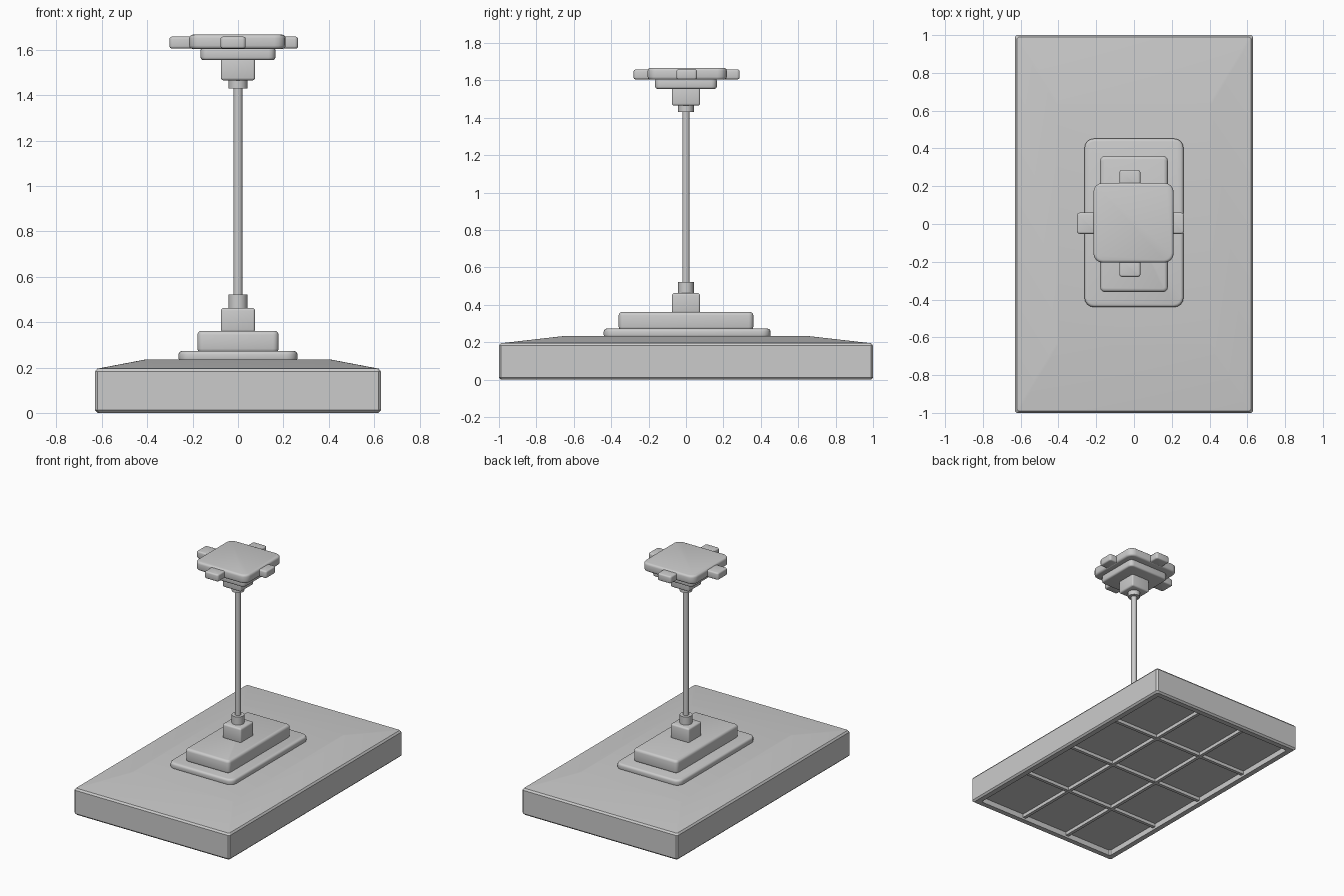
import bpy, bmesh, math

if "Cube" in bpy.data.objects:
    bpy.data.objects.remove(bpy.data.objects["Cube"])


def finish(name, bm, angle=35):
    bmesh.ops.recalc_face_normals(bm, faces=bm.faces)
    mesh = bpy.data.meshes.new(name)
    bm.to_mesh(mesh)
    bm.free()
    ob = bpy.data.objects.new(name, mesh)
    bpy.context.collection.objects.link(ob)
    bpy.ops.object.select_all(action='DESELECT')
    ob.select_set(True)
    bpy.context.view_layer.objects.active = ob
    bpy.ops.object.shade_smooth_by_angle(angle=math.radians(angle))
    return ob


def box(name, x, y, z, corner=0.0, edge=0.0):
    """Box from (min, max) ranges; rounded upright corners, then softened rims."""
    bm = bmesh.new()
    bmesh.ops.create_cube(bm, size=1)
    for v in bm.verts:
        v.co = [r[0] + (c + 0.5) * (r[1] - r[0]) for c, r in zip(v.co, (x, y, z))]
    if corner:
        up = [e for e in bm.edges if abs(e.verts[0].co.z - e.verts[1].co.z) > 1e-4]
        bmesh.ops.bevel(bm, geom=up, offset=corner, segments=4, profile=0.5, affect='EDGES')
    if edge:
        rim = [e for e in bm.edges if abs(e.verts[0].co.z - e.verts[1].co.z) < 1e-5
               and any(abs(f.normal.z) < 0.5 for f in e.link_faces)]
        bmesh.ops.bevel(bm, geom=rim, offset=edge, segments=3, profile=0.5, affect='EDGES')
    return finish(name, bm)


def sym(h):
    return (-h, h)


def cylinder(name, r, z0, z1):
    bm = bmesh.new()
    bmesh.ops.create_cone(bm, cap_ends=True, segments=20, radius1=r, radius2=r, depth=z1 - z0)
    bmesh.ops.translate(bm, verts=bm.verts, vec=(0, 0, (z0 + z1) / 2))
    return finish(name, bm)


# Shade housing: rectangular loops with clipped corners, recess to sloped top
loops = [(0.58, 0.95, 0.04), (0.58, 0.95, 0.0), (0.618, 0.988, 0.0), (0.63, 1.0, 0.012),
         (0.63, 1.0, 0.182), (0.62, 0.99, 0.195), (0.41, 0.64, 0.235)]
bm = bmesh.new()
rings = []
for hx, hy, z in loops:
    c = 0.01
    pts = [(hx, hy - c), (hx - c, hy), (c - hx, hy), (-hx, hy - c),
           (-hx, c - hy), (c - hx, -hy), (hx - c, -hy), (hx, c - hy)]
    rings.append([bm.verts.new((px, py, z)) for px, py in pts])
for a, b in zip(rings, rings[1:]):
    for i in range(8):
        j = (i + 1) % 8
        bm.faces.new((a[i], a[j], b[j], b[i]))
bm.faces.new(rings[0])
bm.faces.new(rings[-1])
finish("shade_housing", bm, 8)

# Grille under the shade: three columns by four rows
for i, px in enumerate((-0.193, 0.193)):
    box(f"grille_long_bar_{i}", (px - 0.012, px + 0.012), sym(0.95), (0.015, 0.045))
for i, py in enumerate((-0.475, 0, 0.475)):
    box(f"grille_cross_bar_{i}", sym(0.58), (py - 0.012, py + 0.012), (0.016, 0.045))

# Stepped mount on the shade
box("mount_base", sym(0.262), (-0.44, 0.452), (0.225, 0.273), 0.05, 0.015)
box("mount_step", sym(0.179), sym(0.36), (0.265, 0.362), 0.025, 0.018)
box("lower_block", sym(0.075), sym(0.075), (0.355, 0.463), 0.01, 0.012)

# Hanging rod and collars
cylinder("lower_collar", 0.042, 0.455, 0.522)
cylinder("rod", 0.02, 0.515, 1.44)
cylinder("upper_collar", 0.042, 1.43, 1.475)

# Ceiling canopy
box("upper_block", sym(0.075), sym(0.075), (1.465, 1.565), 0.01, 0.012)
box("canopy_step", sym(0.165), sym(0.165), (1.555, 1.61), 0.03, 0.012)
box("canopy_plate", (-0.215, 0.21), (-0.205, 0.218), (1.604, 1.667), 0.05, 0.015)

# Four tabs around the canopy
tab_z = (1.606, 1.658)
box("tab_left", (-0.302, -0.19), (-0.052, 0.06), tab_z, 0.015, 0.01)
box("tab_right", (0.18, 0.265), (-0.052, 0.06), tab_z, 0.015, 0.01)
box("tab_front", (-0.077, 0.034), (-0.28, -0.18), tab_z, 0.015, 0.01)
box("tab_back", (-0.077, 0.034), (0.19, 0.287), tab_z, 0.015, 0.01)
